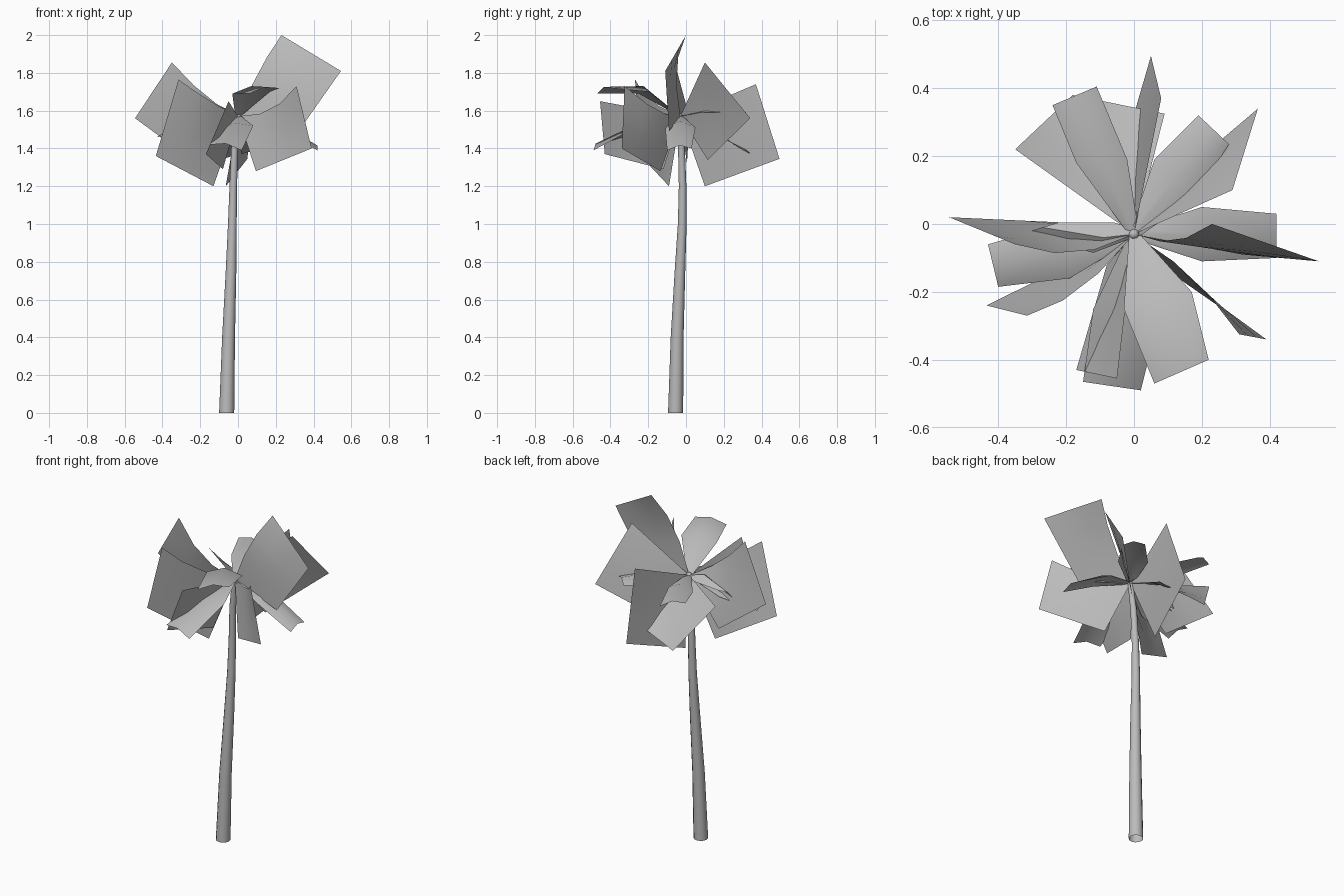
import bpy, bmesh, math
from mathutils import Vector

cube = bpy.data.objects.get("Cube")
if cube:
    bpy.data.objects.remove(cube)

grey = bpy.data.materials.new("plain_grey")
grey.use_nodes = True
grey.diffuse_color = (0.5, 0.5, 0.5, 1)
grey.node_tree.nodes["Principled BSDF"].inputs["Base Color"].default_value = (0.5, 0.5, 0.5, 1)

CROWN = Vector((0, -0.03, 1.57))


def finish(bm, name, recalc=False):
    if recalc:
        bmesh.ops.recalc_face_normals(bm, faces=bm.faces)
    mesh = bpy.data.meshes.new(name)
    bm.to_mesh(mesh)
    bm.free()
    mesh.materials.append(grey)
    obj = bpy.data.objects.new(name, mesh)
    bpy.context.collection.objects.link(obj)
    bpy.ops.object.select_all(action='DESELECT')
    obj.select_set(True)
    bpy.context.view_layer.objects.active = obj
    bpy.ops.object.shade_smooth_by_angle(angle=math.radians(50))


def sheet(rows, name):
    """Skin a leaf through rows of equal point count."""
    bm = bmesh.new()
    grid = [[bm.verts.new(p) for p in row] for row in rows]
    for a, b in zip(grid, grid[1:]):
        for i in range(len(a) - 1):
            bm.faces.new((a[i], a[i + 1], b[i + 1], b[i]))
    finish(bm, name)


def broad_leaf(wing, tip, low_wing, bow, name):
    """Square leaf hanging from the crown by one corner, upper edge bowed."""
    wing, tip, low_wing = map(Vector, (wing, tip, low_wing))
    rows = []
    for i in range(4):
        u = i / 3
        near = CROWN.lerp(wing, u) + Vector(bow) * 4 * u * (1 - u)
        far = low_wing.lerp(tip, u)
        rows.append([near.lerp(far, j / 3) for j in range(4)])
    sheet(rows, name)


def arched_leaf(mid_a, mid_b, end_a, end_b, name):
    """Narrow-based leaf with a raised midrib, arching to its end."""
    a, b, c, d = map(Vector, (mid_a, mid_b, end_a, end_b))
    side = (b - a).normalized() * 0.015
    rib = Vector((0, 0, 0.035))
    rows = [[CROWN - side, CROWN, CROWN + side],
            [a, (a + b) / 2 + rib, b],
            [c, (c + d) / 2 + rib * 0.6, d]]
    sheet(rows, name)


# Trunk: leaning, tapered open tube (x, y, z, radius)
trunk = [(-0.06, -0.055, 0, 0.04), (-0.05, -0.047, 0.4, 0.034),
         (-0.037, -0.032, 0.75, 0.028), (-0.03, -0.02, 1.0, 0.023),
         (-0.025, -0.018, 1.2, 0.02), (-0.018, -0.024, 1.4, 0.018),
         (0, -0.03, 1.57, 0.015)]
SIDES = 12
bm = bmesh.new()
rings = []
for x, y, z, r in trunk:
    angles = [2 * math.pi * k / SIDES for k in range(SIDES)]
    rings.append([bm.verts.new((x + r * math.cos(t), y + r * math.sin(t), z)) for t in angles])
for low, high in zip(rings, rings[1:]):
    for k in range(SIDES):
        n = (k + 1) % SIDES
        bm.faces.new((low[k], low[n], high[n], high[k]))
finish(bm, "trunk", True)

# Broad leaves: upper wing, tip, lower wing, bow of the upper edge
flat = (0, 0, 0)
broad = {
    "right_front": ((-0.315, -0.27, 1.765), (-0.435, -0.24, 1.36), (-0.13, -0.09, 1.2), (0, -0.04, -0.01)),
    "left_front": ((0.31, -0.325, 1.73), (0.39, -0.34, 1.4), (0.095, -0.135, 1.28), (0.015, 0.02, -0.045)),
    "left_high": ((0.23, 0, 2.0), (0.545, -0.11, 1.81), (0.32, -0.09, 1.49), (0, -0.035, 0.03)),
    "left_back": ((0.29, 0.1, 1.855), (0.365, 0.34, 1.56), (0.1, 0.115, 1.34), flat),
    "right_high": ((-0.35, -0.06, 1.855), (-0.545, 0.02, 1.56), (-0.22, 0.005, 1.32), (0, -0.04, -0.03)),
    "right_back": ((-0.35, 0.22, 1.57), (-0.18, 0.38, 1.32), (0.09, 0.325, 1.39), flat),
    "back": ((0.08, 0.37, 1.74), (0.05, 0.495, 1.345), (-0.065, 0.1, 1.2), flat),
    "front": ((-0.05, -0.455, 1.65), (-0.17, -0.43, 1.37), (-0.08, -0.12, 1.29), flat),
}
for name, corners in broad.items():
    broad_leaf(*corners, "broad_leaf_" + name)

# Arched leaves: two middle corners, two end corners
arched = {
    "right_back": ((-0.17, 0.18, 1.59), (-0.02, 0.19, 1.59), (-0.24, 0.35, 1.61), (-0.11, 0.405, 1.58)),
    "left_back": ((0.06, 0.19, 1.58), (0.18, 0.08, 1.59), (0.19, 0.32, 1.59), (0.28, 0.235, 1.59)),
    "left": ((0.2, 0.05, 1.51), (0.2, -0.11, 1.51), (0.42, 0.03, 1.4), (0.42, -0.1, 1.39)),
    "front_high": ((-0.03, -0.25, 1.69), (0.17, -0.2, 1.7), (0.06, -0.47, 1.69), (0.22, -0.4, 1.72)),
    "front_low": ((-0.12, -0.25, 1.48), (0.08, -0.25, 1.52), (-0.15, -0.465, 1.42), (0.02, -0.49, 1.39)),
    "right": ((-0.22, 0, 1.51), (-0.19, -0.16, 1.49), (-0.43, -0.06, 1.46), (-0.4, -0.185, 1.44)),
    "right_short": ((-0.06, 0.005, 1.56), (-0.12, -0.085, 1.56), (-0.22, 0.005, 1.55), (-0.32, -0.025, 1.5)),
}
for name, corners in arched.items():
    arched_leaf(*corners, "arched_leaf_" + name)

# Small bud at the crown
bm = bmesh.new()
bmesh.ops.create_uvsphere(bm, u_segments=10, v_segments=6, radius=0.016)
bmesh.ops.translate(bm, verts=bm.verts, vec=CROWN)
finish(bm, "crown_bud")
